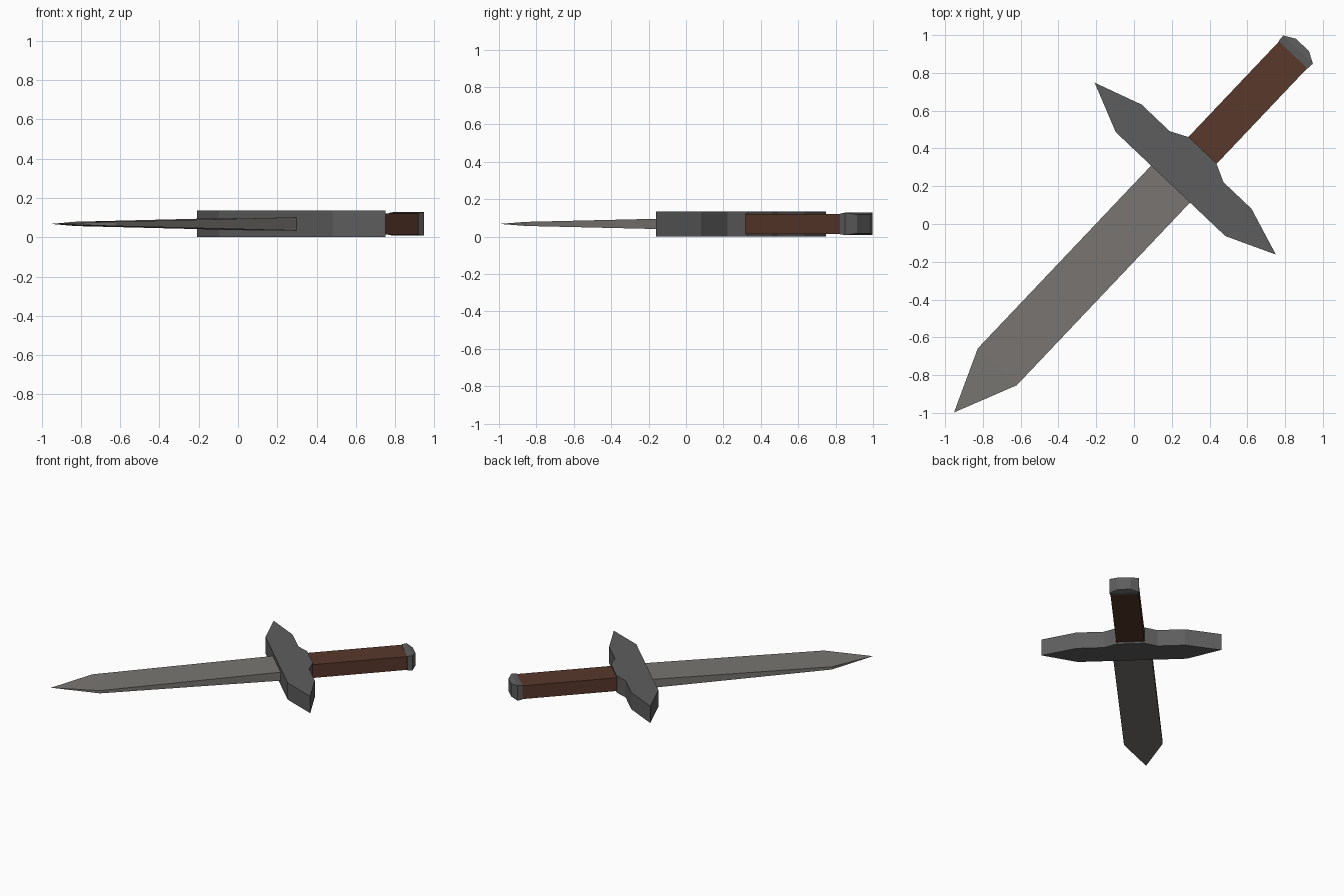
import bpy, bmesh, math
from mathutils import Matrix

if "Cube" in bpy.data.objects:
    bpy.data.objects.remove(bpy.data.objects["Cube"])

# Sword frame: local x runs from tip to pommel, local y across the blade
PLACE = Matrix.Rotation(math.radians(46.52), 4, 'Z')
PLACE = Matrix.Translation((-0.004, 0.003, 0.068)) @ PLACE


def finish(name, bm, color=None):
    bmesh.ops.recalc_face_normals(bm, faces=bm.faces)
    bm.transform(PLACE)
    mesh = bpy.data.meshes.new(name)
    bm.to_mesh(mesh)
    bm.free()
    obj = bpy.data.objects.new(name, mesh)
    bpy.context.collection.objects.link(obj)
    if color:
        mat = bpy.data.materials.new(name + "_material")
        mat.diffuse_color = color
        mat.use_nodes = True
        mat.node_tree.nodes["Principled BSDF"].inputs["Base Color"].default_value = mat.diffuse_color
        mesh.materials.append(mat)
    return obj


def loft(name, sections, color=None):
    """Skin rectangular sections given as (x, half width, half thickness)."""
    bm = bmesh.new()
    rings = [[bm.verts.new((x, sy * w, sz * t))
              for sy, sz in ((1, 1), (-1, 1), (-1, -1), (1, -1))]
             for x, w, t in sections]
    for a, b in zip(rings, rings[1:]):
        for i in range(4):
            j = (i + 1) % 4
            bm.faces.new((a[i], a[j], b[j], b[i]))
    bm.faces.new(rings[0])
    bm.faces.new(rings[-1])
    bmesh.ops.remove_doubles(bm, verts=bm.verts, dist=0.0005)
    return finish(name, bm, color)


def plate(name, half_outline, half_thickness, color=None):
    """Extrude an outline mirrored across the sword axis."""
    bm = bmesh.new()
    outline = half_outline + [(x, -y) for x, y in reversed(half_outline)]
    face = bm.faces.new([bm.verts.new((x, y, -half_thickness)) for x, y in outline])
    ext = bmesh.ops.extrude_face_region(bm, geom=[face])
    top = [v for v in ext['geom'] if isinstance(v, bmesh.types.BMVert)]
    bmesh.ops.translate(bm, verts=top, vec=(0, 0, 2 * half_thickness))
    return finish(name, bm, color)


STEEL = (0.19, 0.18, 0.165, 1)
IRON = (0.11, 0.11, 0.11, 1)
LEATHER = (0.10, 0.04, 0.025, 1)

# Tapered blade with a pointed tip
loft("blade", [(-1.379, 0, 0), (-1.046, 0.142, 0.011), (0.30, 0.142, 0.034)], STEEL)

# Crossguard
plate("crossguard", [(0.287, 0.40), (0.40, 0.661), (0.487, 0.401),
                     (0.487, 0.196), (0.534, 0.10)], 0.067, IRON)

# Wrapped grip
loft("grip", [(0.50, 0.103, 0.053), (1.24, 0.103, 0.053)], LEATHER)

# Pommel cap
loft("pommel", [(1.23, 0.106, 0.055), (1.268, 0.108, 0.060), (1.302, 0.048, 0.050)], IRON)
